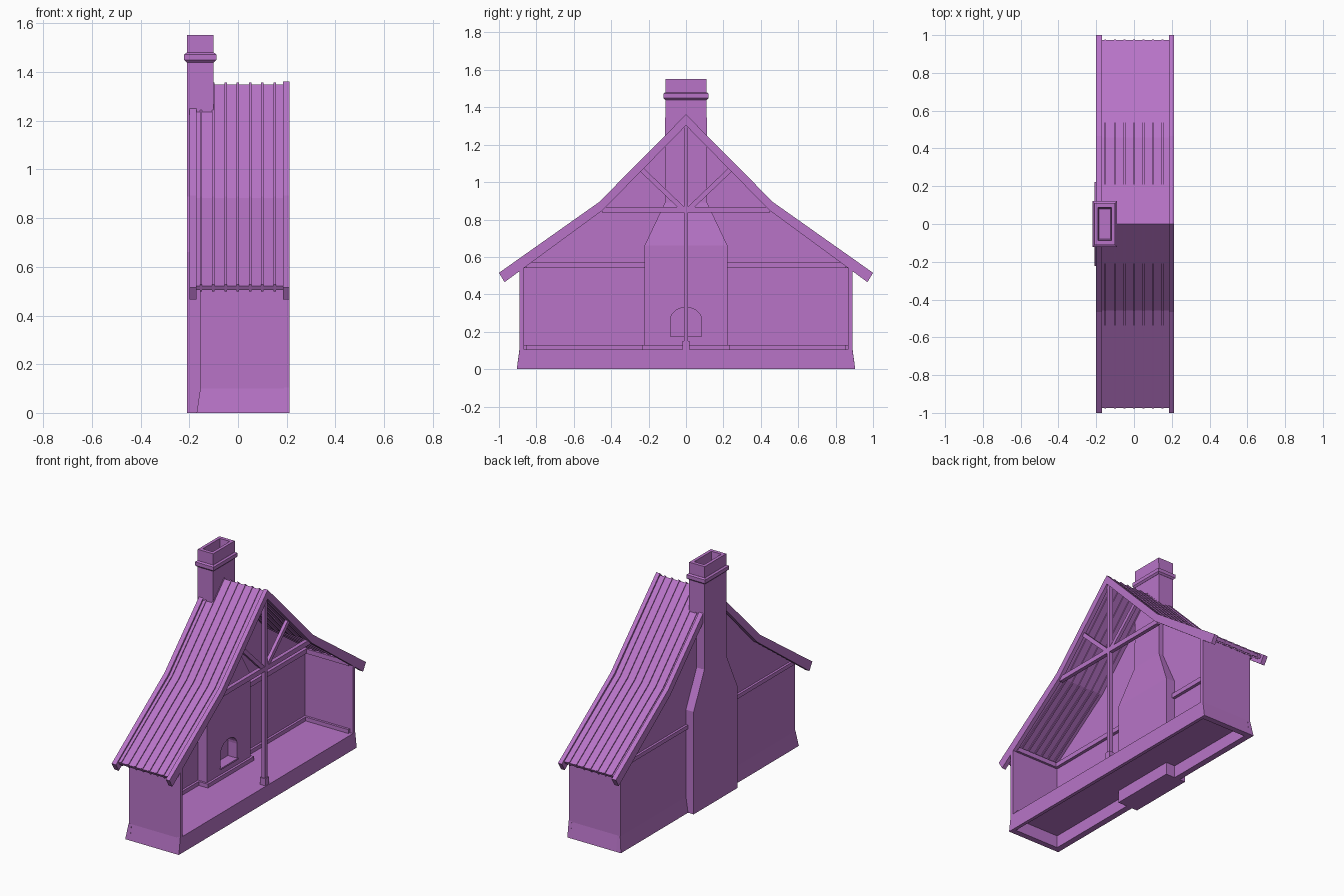
import bpy
import bmesh
from mathutils import Vector

if "Cube" in bpy.data.objects:
    bpy.data.objects.remove(bpy.data.objects["Cube"], do_unlink=True)

mat = bpy.data.materials.new("purple")
mat.use_nodes = True
PURPLE = (0.48, 0.175, 0.575, 1)
mat.diffuse_color = PURPLE
mat.node_tree.nodes["Principled BSDF"].inputs["Base Color"].default_value = PURPLE


def loft(name, rings):
    """Closed solid through a list of equal-length rings of points."""
    bm = bmesh.new()
    vs = [[bm.verts.new(p) for p in ring] for ring in rings]
    n = len(vs[0])
    for a, b in zip(vs, vs[1:]):
        for i in range(n):
            j = (i + 1) % n
            bm.faces.new((a[i], a[j], b[j], b[i]))
    bm.faces.new(vs[0][::-1])
    bm.faces.new(vs[-1])
    bmesh.ops.recalc_face_normals(bm, faces=bm.faces)
    mesh = bpy.data.meshes.new(name)
    bm.to_mesh(mesh)
    bm.free()
    mesh.materials.append(mat)
    ob = bpy.data.objects.new(name, mesh)
    bpy.context.collection.objects.link(ob)
    return ob


def slab(name, yz, x0, x1):
    """Side profile (y, z) extruded across x."""
    return loft(name, [[(x, y, z) for y, z in yz] for x in (x0, x1)])


def box(name, x, y, z):
    return slab(name, [(y[0], z[0]), (y[1], z[0]), (y[1], z[1]), (y[0], z[1])], *x)


def rect(x0, x1, hy, z):
    return [(x0, -hy, z), (x1, -hy, z), (x1, hy, z), (x0, hy, z)]


def strut(name, a, b, width, x0, x1):
    """Straight timber between two (y, z) points."""
    a, b = Vector(a), Vector(b)
    d = (b - a).normalized() * width / 2
    n = Vector((-d.y, d.x))
    return slab(name, [a + n, a - n, b - n, b + n], x0, x1)


def both(half):
    """Mirror a one-sided outline running from the ridge to the eave."""
    return half + [(-y, z) for y, z in reversed(half) if y > 0]


def band(top, under):
    """Gabled strip between an upper and a lower line."""
    return both(top)[len(top):][::-1] and (
        [(-y, z) for y, z in reversed(top)] + top[1:]
        + list(reversed(under)) + [(-y, z) for y, z in under[1:]])


def cut(ob, cutter):
    cutter.hide_render = True
    cutter.hide_viewport = True
    cutter.display_type = 'WIRE'
    mod = ob.modifiers.new("opening", 'BOOLEAN')
    mod.operation = 'DIFFERENCE'
    mod.solver = 'EXACT'
    mod.object = cutter


# Roof sheet, rolls and edge boards
slab("roof", band([(0, 1.35), (.457, .883), (.975, .522)],
                  [(0, 1.328), (.45, .865), (.965, .505)]), -.175, .19)
for i in range(7):
    x = -.152 + i * .0505
    slab("roof_roll", band([(0, 1.357), (.46, .889), (.978, .527)],
                           [(0, 1.318), (.447, .858), (.962, .498)]), x - .005, x + .005)
board = band([(0, 1.362), (.465, .893), (1, .515)],
             [(0, 1.303), (.445, .85), (.97, .465)])
slab("back_edge_board", board, -.2, -.17)
slab("open_edge_board", board, .185, .212)

# Gable wall with a flared foot
half = [(0, 1.335), (.45, .872), (.885, .566), (.885, 0)]
slab("gable_wall", both(half), -.155, -.13)
loft("gable_foot", [[(-.17, y, 0), (-.155, y * .985, .1), (-.135, y * .985, .1),
                     (-.135, y, 0)] for y in (-.905, .905)])

# End walls, skirting and wall plates on both sides
for s in (-1, 1):
    slab("end_wall", [(s * y, z) for y, z in
                      [(.905, 0), (.89, .1), (.89, .56), (.867, .575), (.867, 0)]],
         -.155, .212)
    run = sorted((s * .22, s * .87))
    box("skirting", (-.135, -.115), run, (.1, .13))
    box("wall_rail", (-.135, -.11), run, (.54, .57))
    box("outer_rail", (-.17, -.15), sorted((s * .2, s * .89)), (.54, .565))
    edge = sorted((s * .852, s * .87))
    box("end_skirting", (-.13, .19), edge, (.1, .13))
    box("end_wall_plate", (-.13, .19), edge, (.54, .57))

# Floor and front sill
box("floor", (-.14, .205), (-.87, .87), (.08, .105))
slab("sill", [(-.905, 0), (.905, 0), (.89, .105), (-.89, .105)], .19, .212)

# Open truss
box("king_post", (.175, .2), (-.012, .012), (.1, 1.32))
box("post_foot", (.168, .207), (-.018, .018), (.1, .15))
box("tie_beam", (.175, .2), (-.45, .45), (.837, .868))
for s in (-1, 1):
    strut("brace", (s * .01, .85), (s * .235, 1.065), .026, .177, .198)

# Chimney breast tapering into the stack
chimney = loft("chimney", [rect(-.21, f, hy, z) for z, hy, f in
                           [(0, .222, -.065), (.66, .222, -.065),
                            (.89, .113, -.1), (1.552, .11, -.1)]])
cut(chimney, loft("flue_cutter", [rect(-.18, -.13, .07, 1.38),
                                  rect(-.193, -.117, .092, 1.6)]))


def arch(w, z0, spring, rise):
    from math import cos, sin, pi
    curve = [(w * cos(pi * i / 12), spring + rise * sin(pi * i / 12)) for i in range(13)]
    return [(w, z0)] + curve + [(-w, z0)]


cut(chimney, slab("firebox_cutter", arch(.083, .172, .265, .065), -.17, .0))

# Collar: stepped ring around the stack
loft("chimney_collar", [rect(-.21 - e, -.1 + e, .11 + e, z) for z, e in
                        [(1.44, .001), (1.45, .011), (1.473, .011), (1.48, .001)]])

# Hearth plinth and ledge under the opening
box("hearth", (-.13, -.05), (-.235, .235), (.1, .13))
box("hearth_ledge", (-.08, -.058), (-.088, .088), (.164, .174))
